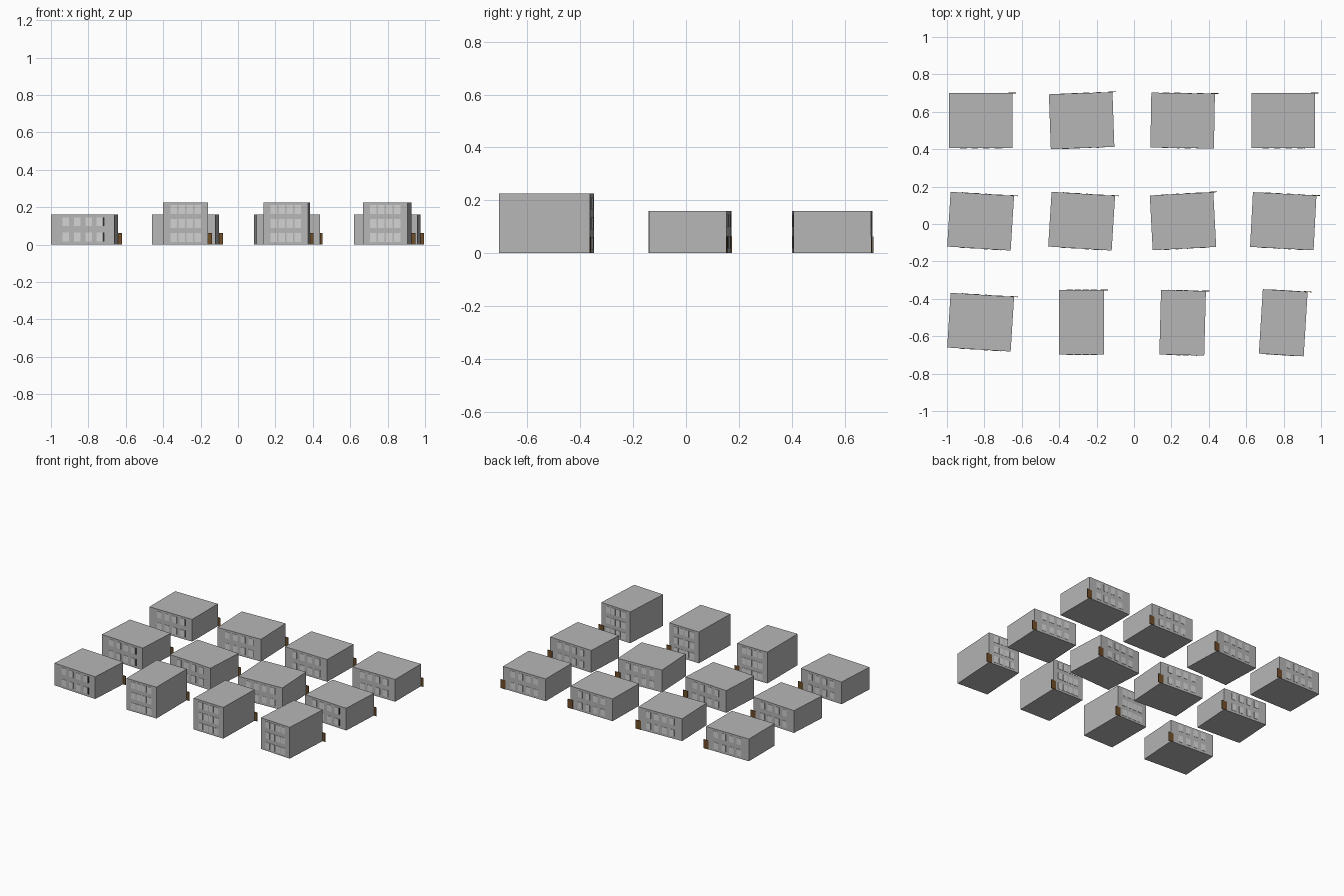
import bpy, bmesh, math
from mathutils import Matrix, Vector

if "Cube" in bpy.data.objects:
    bpy.data.objects.remove(bpy.data.objects["Cube"])


def material(name, rgb):
    m = bpy.data.materials.new(name)
    m.diffuse_color = (*rgb, 1.0)
    m.use_nodes = True
    m.node_tree.nodes["Principled BSDF"].inputs["Base Color"].default_value = m.diffuse_color
    return m


WALL = material("wall grey", (0.47, 0.47, 0.47))
GLASS = material("pale window", (0.65, 0.65, 0.65))
DARK = material("dark trim", (0.06, 0.06, 0.06))
DOOR = material("door brown", (0.16, 0.075, 0.022))


def boxes(name, items, mat, place):
    """One object made of (centre, size) boxes, placed in the scene."""
    bm = bmesh.new()
    for centre, size in items:
        bmesh.ops.create_cube(bm, size=1.0, matrix=Matrix.Translation(Vector(centre))
                              @ Matrix.Diagonal((*size, 1.0)))
    me = bpy.data.meshes.new(name)
    bm.to_mesh(me)
    bm.free()
    me.materials.append(mat)
    ob = bpy.data.objects.new(name, me)
    ob.matrix_world = place
    bpy.context.collection.objects.link(ob)
    return ob


T = 0.004  # plate thickness


def building(x, y, deg, tall):
    place = Matrix.Translation((x, y, 0)) @ Matrix.Rotation(math.radians(deg), 4, "Z")
    w, d, h = (0.24, 0.345, 0.225) if tall else (0.34, 0.293, 0.16)
    step = 0.0425 if tall else 0.061
    floors = (0.038, 0.113, 0.188) if tall else (0.041, 0.122)

    # plain block
    boxes("building_block", [((0, 0, h / 2), (w, d, h))], WALL, place)

    # window plates on the front and back walls
    panes = [((step * (i - 1.5), side * d / 2, z), (0.035, T, 0.047))
             for side in (-1, 1) for z in floors for i in range(4)]
    boxes("windows", panes, GLASS, place)

    # narrow dark strips beside the last window column
    if not tall:
        strips = [((0.114, -d / 2, z), (0.005, T, 0.047)) for z in floors]
        boxes("window_trim", strips, DARK, place)

    # door plate straddling the back right corner
    boxes("door", [((w / 2, d / 2 + 0.001, 0.0315), (0.04, T, 0.063))], DOOR, place)


# x, y, turn in degrees, three storeys or two
for spec in [
    (-0.82, 0.553, 0, False), (-0.28, 0.553, 2, False),
    (0.26, 0.553, -1, False), (0.797, 0.553, 0, False),
    (-0.82, 0.015, -3.6, False), (-0.28, 0.015, -3.6, False),
    (0.262, 0.015, 3, False), (0.798, 0.015, -3, False),
    (-0.82, -0.525, -3.6, False), (-0.28, -0.526, 0, True),
    (0.26, -0.528, -1.5, True), (0.798, -0.528, -3.5, True),
]:
    building(*spec)
